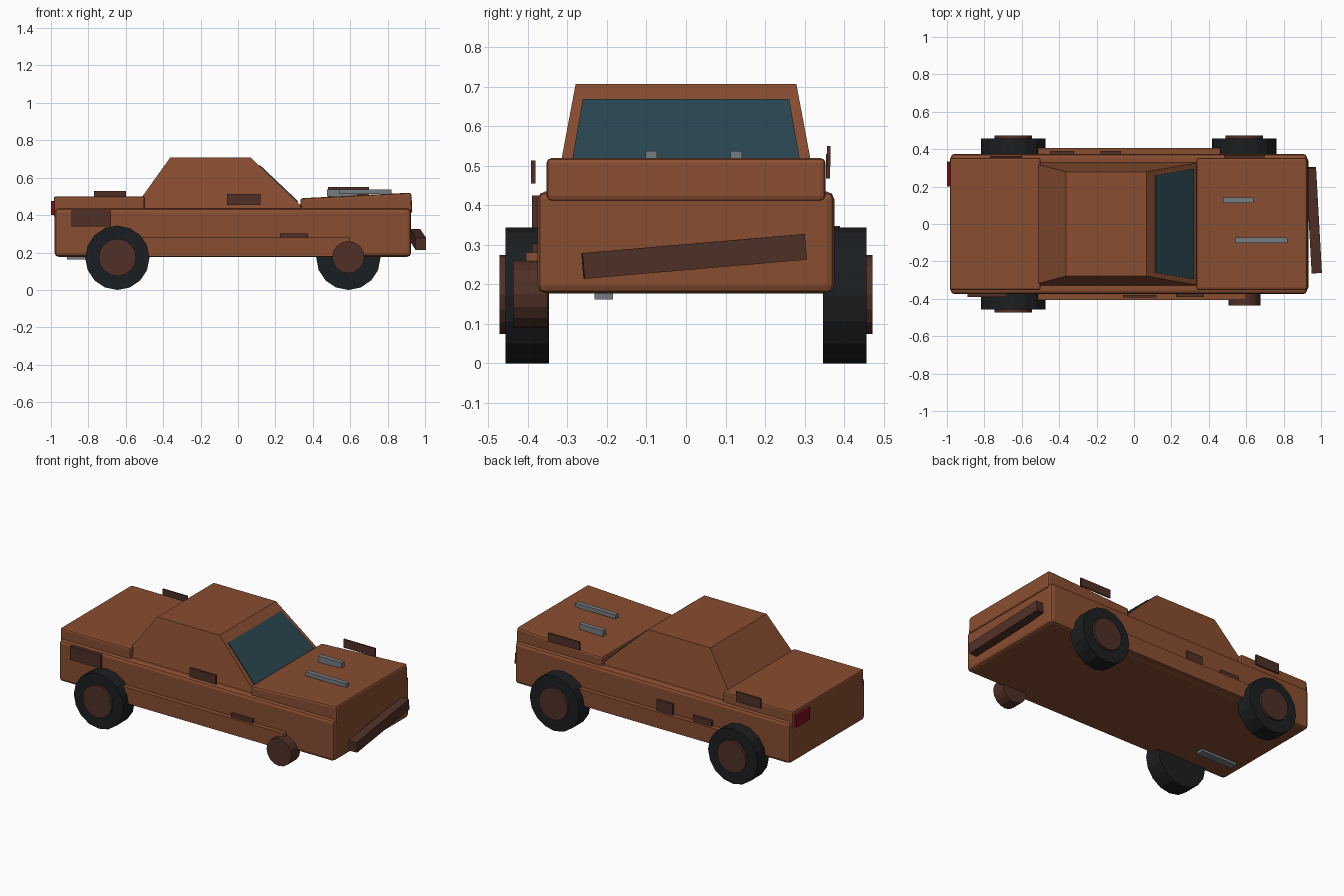
import bpy, bmesh
from math import radians, pi
from mathutils import Matrix, Euler

if "Cube" in bpy.data.objects:
    bpy.data.objects.remove(bpy.data.objects["Cube"])


def material(name, rgb):
    m = bpy.data.materials.new(name)
    m.diffuse_color = (*rgb, 1)
    m.use_nodes = True
    m.node_tree.nodes["Principled BSDF"].inputs["Base Color"].default_value = m.diffuse_color
    return m


PAINT = material("faded_paint", (0.25, 0.075, 0.03))
RUST = material("rust", (0.08, 0.03, 0.02))
RUBBER = material("rubber", (0.011, 0.013, 0.015))
GLASS = material("glass", (0.022, 0.06, 0.08))
RED = material("red_lens", (0.2, 0.005, 0.01))
STEEL = material("bare_steel", (0.18, 0.2, 0.22))


def finish(name, bm, mat, bevel=0):
    bmesh.ops.recalc_face_normals(bm, faces=bm.faces)
    me = bpy.data.meshes.new(name)
    bm.to_mesh(me)
    bm.free()
    me.materials.append(mat)
    ob = bpy.data.objects.new(name, me)
    bpy.context.collection.objects.link(ob)
    if bevel:
        mod = ob.modifiers.new("bevel", "BEVEL")
        mod.width, mod.segments = bevel, 2
    return ob


def box(name, x, y, z, mat, bevel=0, rot=(0, 0, 0)):
    """Box from (min, max) pairs, turned about its own centre (degrees)."""
    bm = bmesh.new()
    bmesh.ops.create_cube(bm, size=1)
    size = [b - a for a, b in (x, y, z)]
    bmesh.ops.scale(bm, vec=size, verts=bm.verts)
    ob = finish(name, bm, mat, bevel)
    ob.location = [(a + b) / 2 for a, b in (x, y, z)]
    ob.rotation_euler = Euler([radians(r) for r in rot])
    return ob


def disc(name, x, y, z, r, mat, sides=16):
    """Cylinder along y between the (min, max) pair y."""
    bm = bmesh.new()
    bmesh.ops.create_cone(bm, cap_ends=True, segments=sides, radius1=r, radius2=r,
                          depth=abs(y[1] - y[0]), matrix=Matrix.Rotation(pi / 2, 4, "X"))
    ob = finish(name, bm, mat)
    ob.location = (x, (y[0] + y[1]) / 2, z)
    return ob


# Body shell, raised hood and trunk lid
box("lower_body", (-0.98, 0.925), (-0.375, 0.375), (0.177, 0.435), PAINT, 0.02)
box("hood", (0.335, 0.93), (-0.353, 0.353), (0.395, 0.505), PAINT, 0.013, (0, -2.9, 0))
box("trunk_lid", (-0.985, -0.5), (-0.353, 0.353), (0.39, 0.5), PAINT, 0.01)

# Cabin, tapering up to the roof
bm = bmesh.new()
rings = []
for x0, x1, w, z in ((-0.565, 0.365, 0.332, 0.425), (-0.363, 0.068, 0.279, 0.707)):
    rings.append([bm.verts.new((x, y, z)) for x, y in ((x0, -w), (x1, -w), (x1, w), (x0, w))])
bm.faces.new(rings[0])
bm.faces.new(rings[1])
for i in range(4):
    j = (i + 1) % 4
    bm.faces.new((rings[0][i], rings[0][j], rings[1][j], rings[1][i]))
finish("cabin", bm, PAINT)

# Windshield, a thin pane on the sloping front of the cabin
bm = bmesh.new()
pane = bm.faces.new([bm.verts.new(c) for c in ((0.322, -0.295, 0.474), (0.322, 0.295, 0.474),
                                              (0.117, 0.261, 0.668), (0.117, -0.261, 0.668))])
ext = bmesh.ops.extrude_face_region(bm, geom=[pane])
bmesh.ops.translate(bm, vec=(-0.012, 0, -0.012),
                    verts=[g for g in ext["geom"] if isinstance(g, bmesh.types.BMVert)])
finish("windshield", bm, GLASS)

# Rocker panels
for side, s in (("left", 1), ("right", -1)):
    box(side + "_rocker_panel", (-0.6, 0.6), sorted((s * 0.36, s * 0.405)), (0.18, 0.28), PAINT)

# Three wheels with tyres, and one bare hub
for name, x, s in (("rear_right", -0.645, -1), ("rear_left", -0.645, 1), ("front_left", 0.59, 1)):
    disc(name + "_tyre", x, (s * 0.346, s * 0.457), 0.172, 0.172, RUBBER)
    disc(name + "_hub", x, (s * 0.40, s * 0.472), 0.174, 0.1, RUST)
disc("front_right_bare_hub", 0.59, (-0.437, -0.35), 0.175, 0.086, RUST)

# Hanging front bumper and the one surviving tail light
box("front_bumper", (0.934, 0.989), (-0.262, 0.303), (0.238, 0.303), RUST, 0, (4.9, 0, 3.2))
box("tail_light", (-1.0, -0.975), (0.2, 0.335), (0.4, 0.475), RED)

# Rust patches: x range, y range, z range
patches = [
    ((-0.89, -0.68), (-0.39, -0.37), (0.34, 0.425)),
    ((-0.06, 0.12), (-0.392, -0.38), (0.455, 0.513)),
    ((0.225, 0.375), (-0.39, -0.37), (0.25, 0.303)),
    ((-0.45, -0.32), (0.37, 0.39), (0.25, 0.315)),
    ((-0.18, -0.07), (0.37, 0.39), (0.265, 0.347)),
    ((-0.77, -0.6), (0.354, 0.364), (0.467, 0.53)),
    ((0.48, 0.7), (0.356, 0.366), (0.498, 0.55)),
]
for i, p in enumerate(patches):
    box(f"rust_patch_{i + 1}", *p, RUST)

# Bare steel scratches on the hood and under the trunk
box("hood_scratch_long", (0.54, 0.82), (-0.102, -0.073), (0.512, 0.537), STEEL)
box("hood_scratch_short", (0.475, 0.64), (0.112, 0.141), (0.5, 0.537), STEEL)
box("underside_scratch", (-0.915, -0.66), (-0.232, -0.184), (0.162, 0.182), STEEL)
